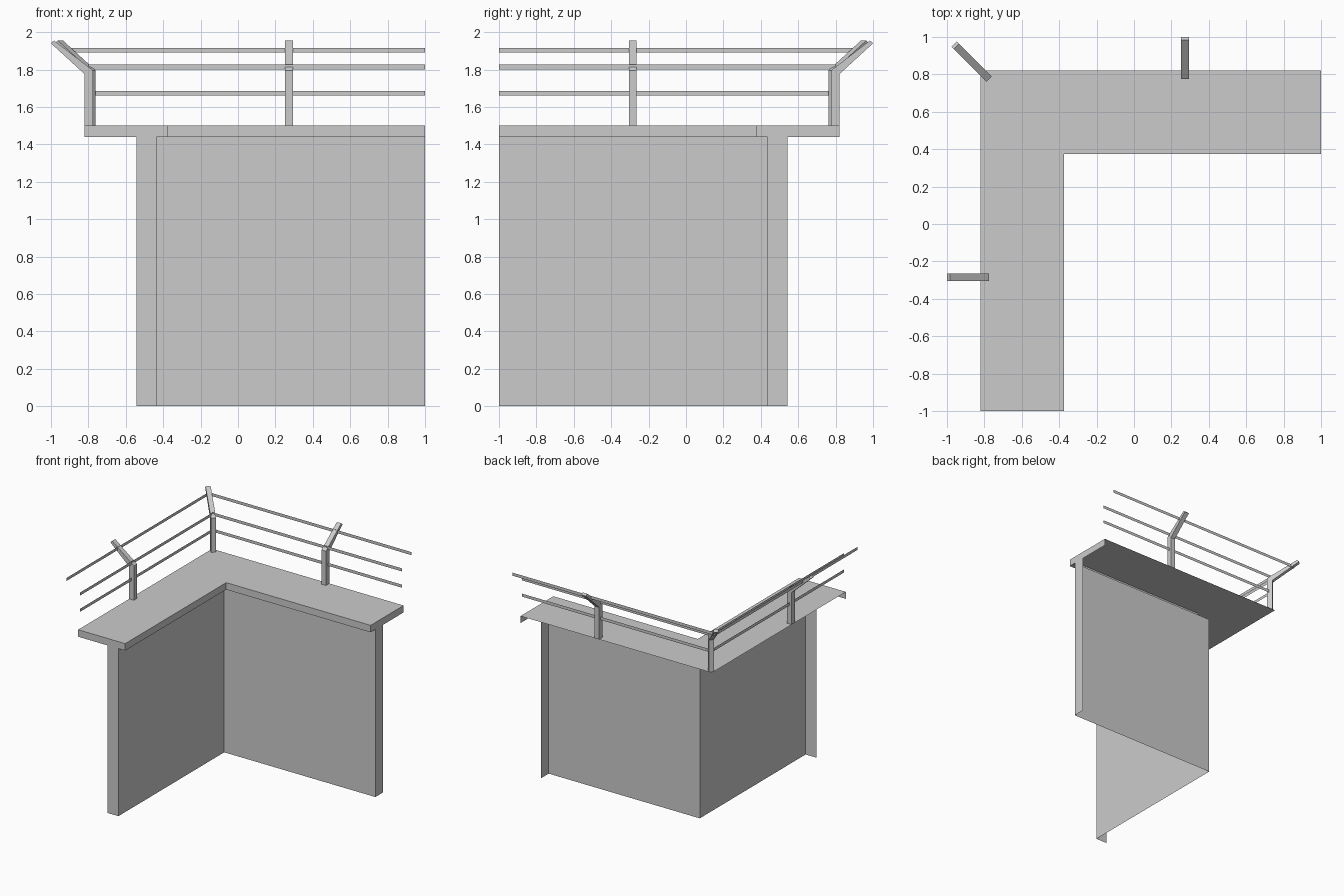
import bpy, bmesh
from mathutils import Vector, Matrix

if "Cube" in bpy.data.objects:
    bpy.data.objects.remove(bpy.data.objects["Cube"])


def finish(name, bm):
    bmesh.ops.remove_doubles(bm, verts=bm.verts, dist=1e-5)
    bmesh.ops.recalc_face_normals(bm, faces=bm.faces)
    mesh = bpy.data.meshes.new(name)
    bm.to_mesh(mesh)
    bm.free()
    obj = bpy.data.objects.new(name, mesh)
    bpy.context.collection.objects.link(obj)
    return obj


def corner_sweep(name, profile, cap=None):
    """Sweep (distance, height) points round the L-shaped corner."""
    bm = bmesh.new()
    places = (lambda d, z: (1, d, z), lambda d, z: (-d, d, z), lambda d, z: (-d, -1, z))
    rows = [[bm.verts.new(p(d, z)) for d, z in profile] for p in places]
    for a, b in zip(rows, rows[1:]):
        for i in range(len(profile) - 1):
            bm.faces.new((a[i], a[i + 1], b[i + 1], b[i]))
    # flat plates closing both free ends
    if cap:
        for p in (places[0], places[2]):
            bm.faces.new([bm.verts.new(p(d, z)) for d, z in cap])
    return finish(name, bm)


def post(name, profile, origin, outward, width):
    """Extrude a bent (outward, height) profile into a post."""
    out = Vector(outward).normalized()
    side = Vector((-out.y, out.x, 0)) * width / 2
    bm = bmesh.new()
    rings = []
    for s in (-1, 1):
        rings.append([bm.verts.new(Vector(origin) + out * d + Vector((0, 0, z)) + side * s)
                      for d, z in profile])
    n = len(profile)
    for i in range(n):
        j = (i + 1) % n
        bm.faces.new((rings[0][i], rings[0][j], rings[1][j], rings[1][i]))
    bm.faces.new(rings[0])
    bm.faces.new(rings[1])
    return finish(name, bm)


# Wall and walkway: single-sided shell, open at the outer side
corner_sweep(
    "wall_and_walkway",
    [(.82, 1.5), (.373, 1.5), (.373, 1.44), (.437, 1.44), (.437, 0)],
    cap=[(.82, 1.5), (.373, 1.5), (.373, 1.44), (.437, 1.44),
         (.437, 0), (.543, 0), (.543, 1.44), (.82, 1.44)])

# Thin flat rails
for i, (d, z) in enumerate([(.80, 1.66), (.80, 1.80), (.93, 1.89)]):
    corner_sweep(f"rail_{i + 1}", [(d, z), (d, z + .026)])

# Bent posts: one per side, and one on the diagonal
side_profile = [(.775, 1.5), (.82, 1.5), (.82, 1.775), (1.0, 1.94), (.983, 1.955), (.775, 1.795)]
corner_profile = [(1.096, 1.5), (1.142, 1.5), (1.142, 1.775), (1.36, 1.94), (1.343, 1.955), (1.096, 1.795)]
post("back_post", side_profile, (.273, 0, 0), (0, 1, 0), .042)
post("left_post", side_profile, (0, -.285, 0), (-1, 0, 0), .042)
post("corner_post", corner_profile, (0, 0, 0), (-1, 1, 0), .04)
